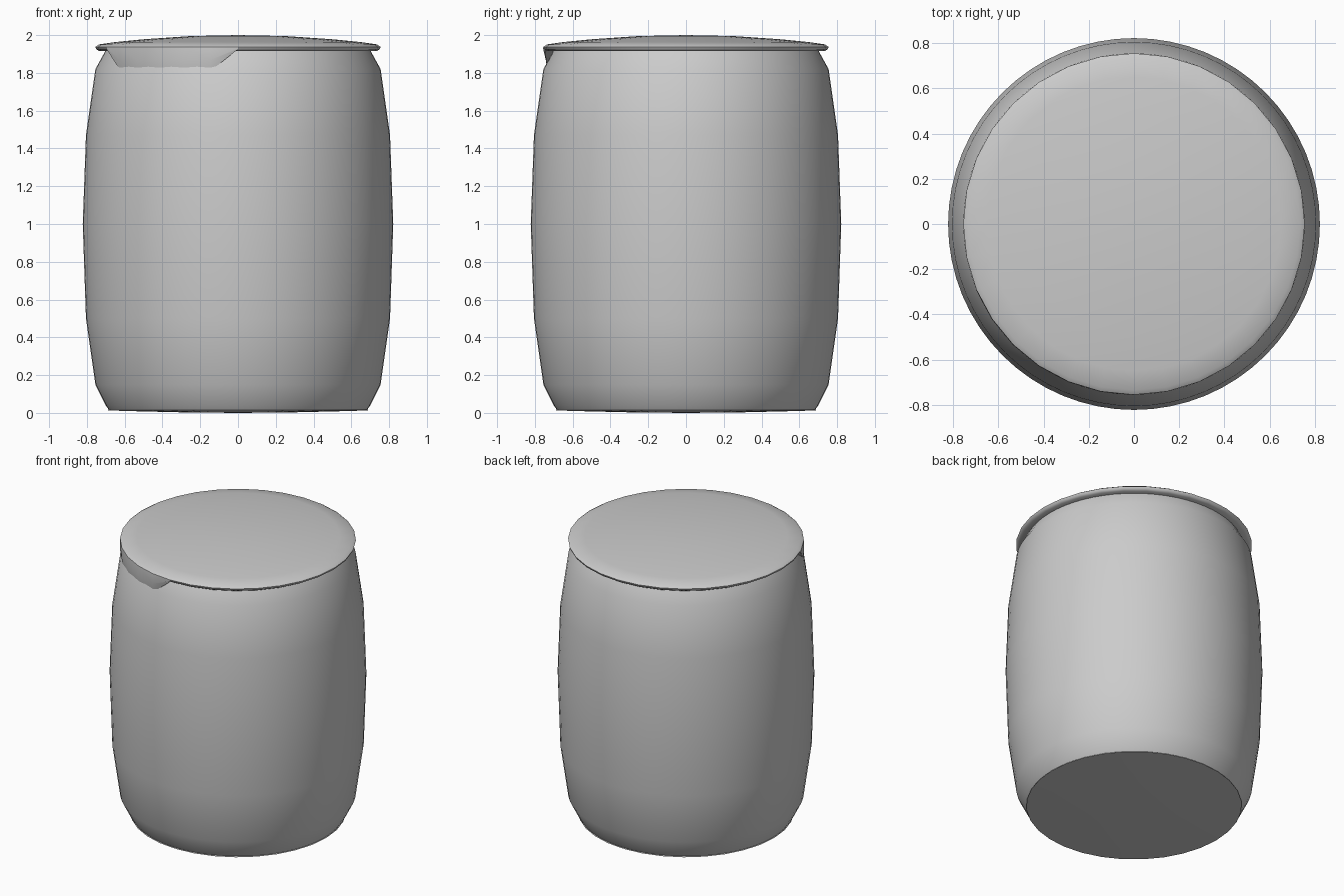
import bpy, bmesh, math

if "Cube" in bpy.data.objects:
    bpy.data.objects.remove(bpy.data.objects["Cube"])


def finish(name, bm, angle=40):
    bmesh.ops.remove_doubles(bm, verts=bm.verts, dist=0.0005)
    bmesh.ops.recalc_face_normals(bm, faces=bm.faces)
    mesh = bpy.data.meshes.new(name)
    bm.to_mesh(mesh)
    bm.free()
    ob = bpy.data.objects.new(name, mesh)
    bpy.context.collection.objects.link(ob)
    bpy.ops.object.select_all(action='DESELECT')
    ob.select_set(True)
    bpy.context.view_layer.objects.active = ob
    bpy.ops.object.shade_smooth_by_angle(angle=math.radians(angle))
    return ob


def lathe(name, profile, steps):
    """Revolve (radius, z) points around z."""
    bm = bmesh.new()
    verts = [bm.verts.new((r, 0, z)) for r, z in profile]
    edges = [bm.edges.new(p) for p in zip(verts, verts[1:])]
    bmesh.ops.spin(bm, geom=verts + edges, cent=(0, 0, 0), axis=(0, 0, 1),
                   angle=math.tau, steps=steps, use_merge=True)
    return finish(name, bm)


# Bulging body with tapered shoulders
lathe("barrel_body", [
    (0, 0.012), (0.685, 0.018), (0.70, 0.04), (0.755, 0.15), (0.805, 0.5),
    (0.822, 1.0), (0.805, 1.47), (0.755, 1.82), (0.70, 1.92), (0, 1.92)], 64)

# Slightly bowed base plate
lathe("base_plate", [(0, 0.0), (0.3, 0.003), (0.55, 0.009), (0.69, 0.013),
                     (0.685, 0.02), (0, 0.02)], 32)

# Domed lid with overhanging rim
lathe("lid", [
    (0, 2.0), (0.25, 1.995), (0.5, 1.978), (0.65, 1.963), (0.735, 1.951),
    (0.755, 1.938), (0.750, 1.925), (0.735, 1.915), (0.68, 1.915), (0, 1.915)], 32)

# Flap hanging from the rim on the front left, tapered at both ends
bm = bmesh.new()
rows = []
for i in range(7):
    a = math.radians(202.5 + 11.25 * i)
    low = 1.925 if i in (0, 6) else 1.81
    section = [(0.69, 1.935), (0.755, 1.938),
               (0.757, 1.938 + (low - 1.938) * 0.55), (0.748, low), (0.69, low)]
    rows.append([bm.verts.new((r * math.cos(a), r * math.sin(a), z))
                 for r, z in section])
for p, q in zip(rows, rows[1:]):
    for j in range(5):
        k = (j + 1) % 5
        bm.faces.new((p[j], p[k], q[k], q[j]))
bm.faces.new(rows[0])
bm.faces.new(rows[-1])
finish("lid_flap", bm)
